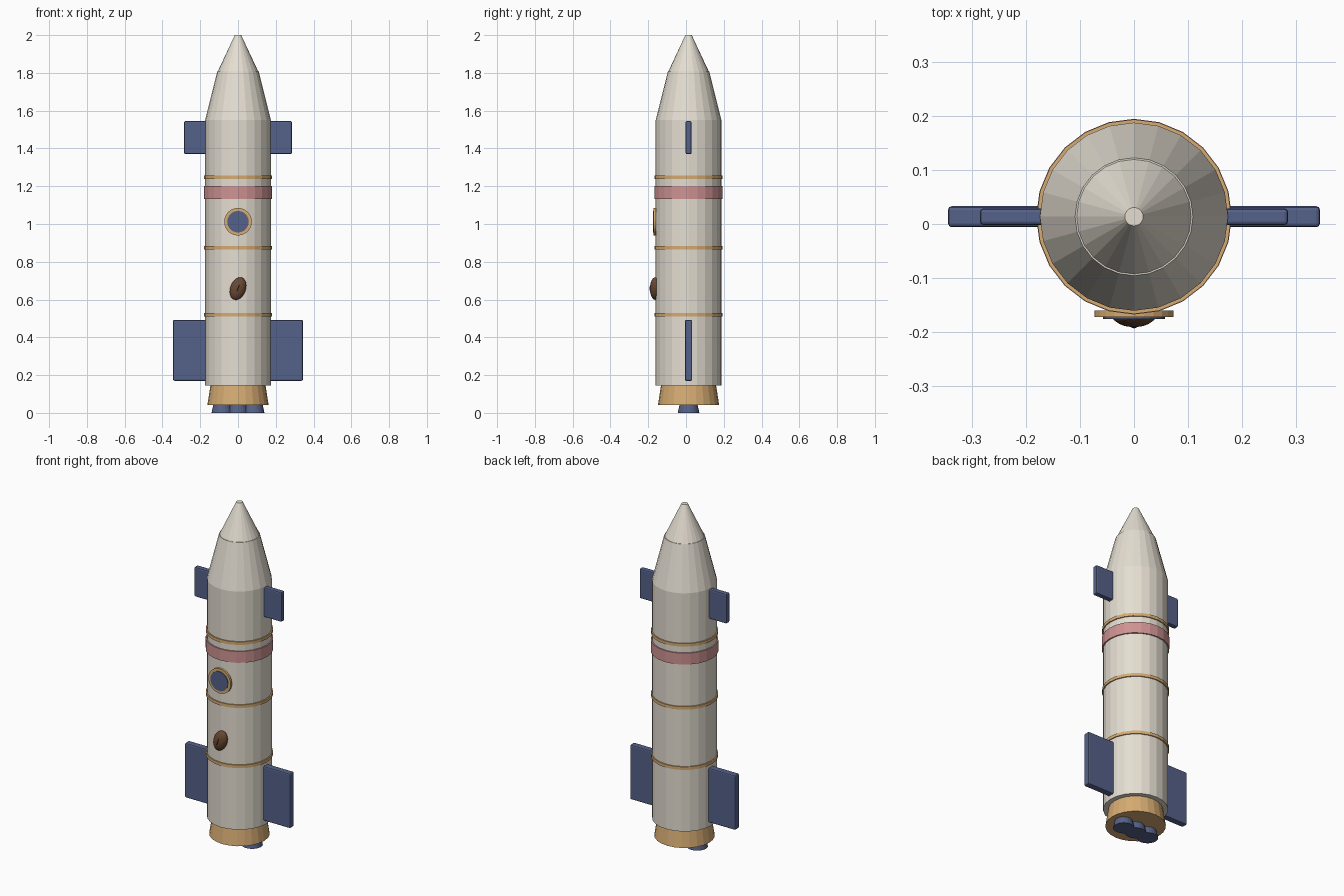
import bpy, bmesh
from math import radians
from mathutils import Matrix

if "Cube" in bpy.data.objects:
    bpy.data.objects.remove(bpy.data.objects["Cube"], do_unlink=True)

YC = 0.0135   # y of the rocket's axis
SIDES = 24


def material(name, rgb):
    m = bpy.data.materials.new(name)
    m.use_nodes = True
    m.diffuse_color = (*rgb, 1)
    m.node_tree.nodes["Principled BSDF"].inputs["Base Color"].default_value = (*rgb, 1)
    return m


cream = material("cream", (0.78, 0.73, 0.64))
gold = material("gold", (0.67, 0.41, 0.17))
pink = material("dusty pink", (0.62, 0.29, 0.29))
blue = material("navy blue", (0.09, 0.12, 0.25))
brown = material("brown", (0.14, 0.065, 0.032))
dark = material("dark brown", (0.06, 0.027, 0.013))


def finish(name, bm, mat):
    bmesh.ops.recalc_face_normals(bm, faces=bm.faces)
    me = bpy.data.meshes.new(name)
    bm.to_mesh(me)
    bm.free()
    me.materials.append(mat)
    ob = bpy.data.objects.new(name, me)
    bpy.context.collection.objects.link(ob)
    return ob


def frustum(name, mat, r_low, r_high, z_low, z_high, x=0):
    bm = bmesh.new()
    bmesh.ops.create_cone(bm, cap_ends=True, segments=SIDES, radius1=r_low, radius2=r_high,
                          depth=z_high - z_low,
                          matrix=Matrix.Translation((x, YC, (z_low + z_high) / 2)))
    return finish(name, bm, mat)


def front_disc(name, mat, r, z, y_front, y_back):
    bm = bmesh.new()
    place = Matrix.Translation((0, (y_front + y_back) / 2, z)) @ Matrix.Rotation(radians(90), 4, "X")
    bmesh.ops.create_cone(bm, cap_ends=True, segments=SIDES, radius1=r, radius2=r,
                          depth=y_back - y_front, matrix=place)
    return finish(name, bm, mat)


def fin(name, side, x_out, z_low, z_high, thick):
    x_in = 0.16
    bm = bmesh.new()
    bmesh.ops.create_cube(bm, size=1, matrix=Matrix.Translation(
        (side * (x_in + x_out) / 2, YC, (z_low + z_high) / 2))
        @ Matrix.Diagonal((x_out - x_in, thick, z_high - z_low, 1)))
    bmesh.ops.bevel(bm, geom=bm.edges[:], offset=0.007, segments=2, profile=0.5, affect="EDGES")
    return finish(name, bm, blue)


def ellipsoid(name, mat, radii, centre, tilt):
    bm = bmesh.new()
    bmesh.ops.create_uvsphere(bm, u_segments=20, v_segments=12, radius=1,
                              matrix=Matrix.Translation(centre)
                              @ Matrix.Rotation(radians(tilt), 4, "Y") @ Matrix.Diagonal((*radii, 1)))
    return finish(name, bm, mat)


# Hull and two-stage nose
frustum("body", cream, 0.174, 0.174, 0.145, 1.55)
frustum("nose_lower", cream, 0.174, 0.109, 1.55, 1.81)
frustum("nose_tip", cream, 0.106, 0.017, 1.81, 2.0)

# Bands around the hull
for label, z in (("upper", 1.247), ("middle", 0.875), ("lower", 0.52)):
    frustum(label + "_trim_ring", gold, 0.18, 0.18, z - 0.009, z + 0.009)
frustum("wide_band", pink, 0.181, 0.181, 1.133, 1.2)

# Engine skirt and three nozzles
frustum("engine_skirt", gold, 0.162, 0.146, 0.042, 0.145)
for label, x in (("right", -0.083), ("centre", 0), ("left", 0.083)):
    frustum(label + "_nozzle", blue, 0.057, 0.04, 0, 0.08, x)

# Fins on both sides
for label, side in (("left", 1), ("right", -1)):
    fin(label + "_tail_fin", side, 0.344, 0.17, 0.492, 0.039)
    fin(label + "_nose_fin", side, 0.285, 1.37, 1.545, 0.031)

# Porthole
front_disc("porthole_frame", gold, 0.073, 1.012, -0.172, -0.160)
front_disc("porthole_glass", blue, 0.057, 1.012, -0.176, -0.162)

# Bean emblem with a crease
ellipsoid("bean", brown, (0.041, 0.028, 0.062), (0, -0.163, 0.658), 20)
ellipsoid("bean_crease", dark, (0.004, 0.030, 0.045), (0, -0.163, 0.658), 20)
